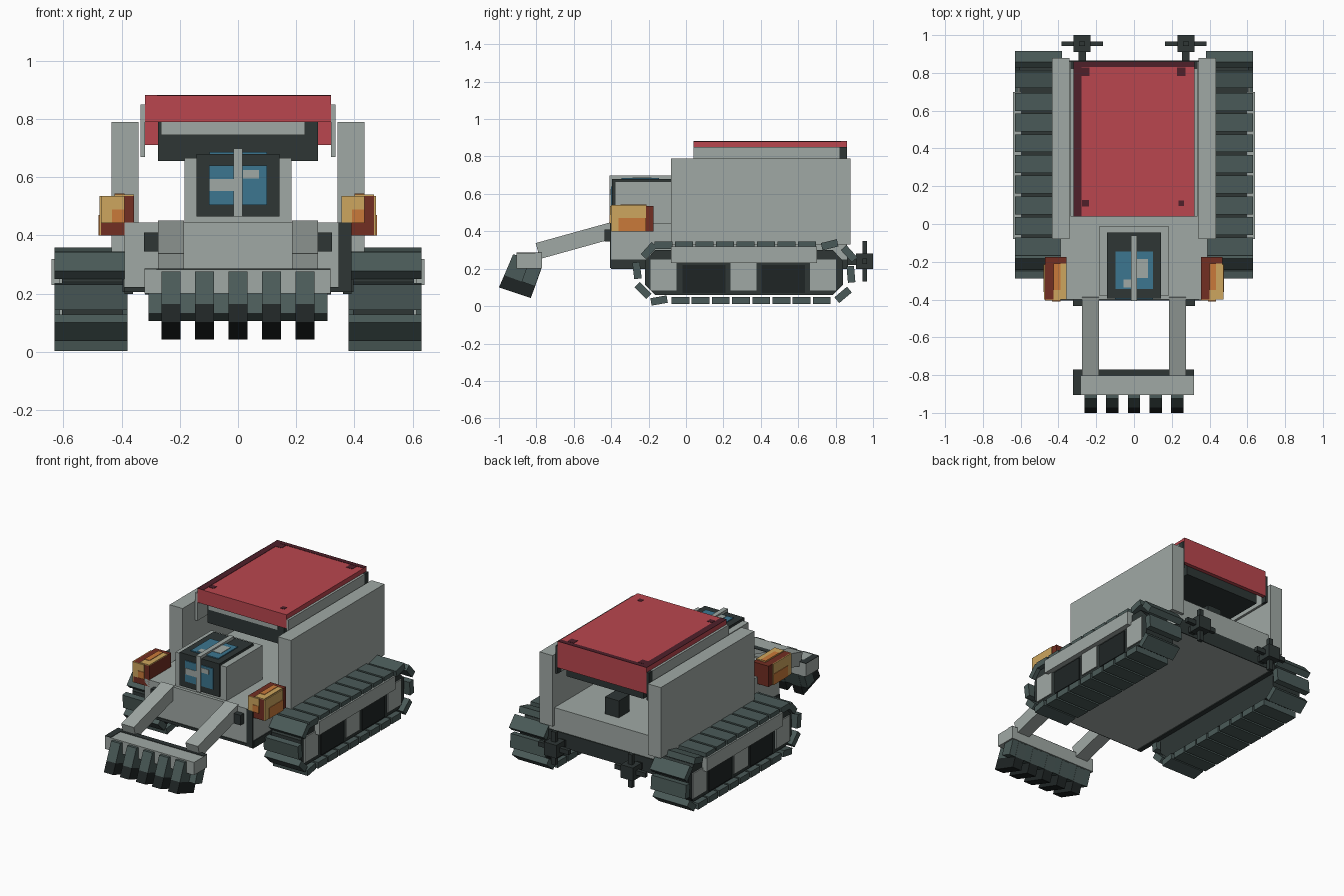
import bpy, bmesh, math
from mathutils import Matrix, Vector

if "Cube" in bpy.data.objects:
    bpy.data.objects.remove(bpy.data.objects["Cube"])


def lin(c):
    return c / 12.92 if c <= 0.04045 else ((c + 0.055) / 1.055) ** 2.4


def material(name, r, g, b):
    m = bpy.data.materials.new(name)
    col = [lin(v / 255) for v in (r, g, b)] + [1.0]
    m.use_nodes = True
    m.diffuse_color = col
    m.node_tree.nodes["Principled BSDF"].inputs["Base Color"].default_value = col
    return m


GREY = material("light grey", 160, 169, 165)
RED = material("red", 186, 70, 78)
MAROON = material("maroon", 78, 32, 42)
CHAR = material("charcoal", 46, 54, 53)
BLACK = material("near black", 31, 37, 37)
SLATE = material("slate", 74, 90, 88)
TAN = material("tan", 206, 166, 94)
ORANGE = material("orange", 202, 122, 58)
RUST = material("rust", 114, 46, 34)
BLUE = material("window blue", 60, 118, 144)


def finish(name, bm, mat):
    bmesh.ops.recalc_face_normals(bm, faces=bm.faces[:])
    me = bpy.data.meshes.new(name)
    bm.to_mesh(me)
    bm.free()
    me.materials.append(mat)
    ob = bpy.data.objects.new(name, me)
    bpy.context.scene.collection.objects.link(ob)
    return ob


def blocks(name, items, mat):
    """items: (centre, size, tilt about x in degrees)"""
    bm = bmesh.new()
    for c, s, a in items:
        mx = (Matrix.Translation(c) @ Matrix.Rotation(math.radians(a), 4, 'X')
              @ Matrix.Diagonal((*s, 1)))
        bmesh.ops.create_cube(bm, size=1, matrix=mx)
    return finish(name, bm, mat)


def box(name, x0, x1, y0, y1, z0, z1, mat):
    return blocks(name, [(((x0 + x1) / 2, (y0 + y1) / 2, (z0 + z1) / 2),
                          (abs(x1 - x0), y1 - y0, z1 - z0), 0)], mat)


def prism(name, profile, x0, x1, mat):
    """extrude a yz profile along x"""
    bm = bmesh.new()
    f = bm.faces.new([bm.verts.new((x0, y, z)) for y, z in profile])
    ext = bmesh.ops.extrude_face_region(bm, geom=[f])["geom"]
    bmesh.ops.translate(bm, vec=(x1 - x0, 0, 0),
                        verts=[v for v in ext if isinstance(v, bmesh.types.BMVert)])
    return finish(name, bm, mat)


P = 0.006  # thickness of painted plates

# Chassis with dark lower trim
box("chassis", -.39, .39, -.40, .86, .205, .445, GREY)
box("chassis_front_trim", .345, .39, -.40 - P, -.40, .205, .445, CHAR)
box("chassis_front_sill", -.39, .345, -.40 - P, -.40, .205, .222, CHAR)
box("chassis_rear_trim", -.39, .39, .86, .86 + P, .205, .30, CHAR)
for s, side in ((1, "left"), (-1, "right")):
    box(side + "_chassis_sill", s * .39, s * (.39 + P), -.40, .86, .205, .25, CHAR)
    box(side + "_underside_trim", s * .36, s * .39, -.40, .86, .205 - P, .205, CHAR)
    box(side + "_front_lamp", s * .27, s * .323, -.435, -.40, .345, .41, CHAR)
    box(side + "_wall", s * .342, s * .435, -.08, .88, .33, .79, GREY)
box("rear_block", -.05, .05, .65, .76, .445, .555, CHAR)

# Roof with edge paint, hanging rear panel and side panels
box("roof", -.32, .32, .04, .86, .79, .88, RED)
box("roof_rear_panel", -.32, .32, .835, .86, .71, .79, RED)
box("roof_side_paint", -.32, -.278, .04, .86, .88, .88 + P / 3, MAROON)
box("roof_rear_paint", -.278, .32, .83, .86, .88, .88 + P / 3, MAROON)
blocks("roof_spots", [((x, y, .881), (w, w, .002), 0) for x, y, w in
                      ((.25, .805, .045), (-.257, .805, .045), (-.257, .11, .035), (.25, .11, .03))], MAROON)
box("under_roof", -.275, .275, .08, .83, .655, .79, CHAR)
box("under_roof_plate", -.265, .23, .08 - P, .08, .745, .79, GREY)
for s, side in ((1, "left"), (-1, "right")):
    box(side + "_roof_panel", s * .32, s * .335, .04, .82, .67, .85, GREY)
    box(side + "_roof_panel_end", s * .32, s * .335, .82, .86, .67, .85, CHAR)

# Cab: side cheeks, dark core, windows and central strip
box("cab_shell", -.183, .183, -.38, -.01, .445, .665, GREY)
box("cab_core", -.142, .142, -.395, -.045, .465, .68, CHAR)
box("front_window", -.10, .10, -.395 - P, -.395, .505, .64, BLUE)
box("roof_window", -.098, .10, -.345, -.145, .68, .68 + P, BLUE)
blocks("front_glints", [((-.055, -.402, .573), (.085, .003, .04), 0),
                        ((.045, -.402, .61), (.055, .003, .03), 0)], GREY)
blocks("roof_glints", [((.045, -.235, .687), (.06, .10, .003), 0),
                       ((-.03, -.315, .687), (.05, .04, .003), 0)], GREY)
box("cab_front_strip", -.015, .015, -.408, -.395, .465, .698, GREY)
box("cab_top_strip", -.015, .015, -.408, -.06, .68, .698, GREY)

# Side beacons: same paint layout on both, outer face tan
for s, side in ((1, "left"), (-1, "right")):
    x = .355 if s > 0 else -.47
    n = side + "_beacon"
    box(n, x, x + .113, -.40, -.175, .40, .535, RUST)
    box(n + "_front", x, x + .08, -.40 - P, -.40, .442, .535, TAN)
    box(n + "_front_glow", x + .037, x + .08, -.40 - 1.5 * P, -.40 - P, .442, .488, ORANGE)
    box(n + "_top", x + .045, x + .113, -.40, -.21, .535, .535 + P, TAN)
    box(n + "_top_glow", x + .045, x + .08, -.35, -.21, .535 + P, .535 + 1.5 * P, ORANGE)
    o = x + .113 if s > 0 else x
    box(n + "_side", o, o + s * P, -.40, -.215, .40, .535, TAN)
    box(n + "_side_glow", o + s * P, o + s * 1.5 * P, -.36, -.215, .40, .47, ORANGE)

# Tracks: pads around a chamfered frame
runs = [(-.03 + .108 * k, .03, 0) for k in range(8)]
runs += [(-.12 + .1095 * k, .325, 0) for k in range(8)]
ends = [(-.198, .297, 48), (-.262, .19, 97), (-.23, .083, -45), (-.144, .03, 10),
        (.84, .06, 40), (.882, .17, 95), (.872, .28, -48), (.768, .328, 14)]
ends[0] = (-.198, .297, -48 + 180 + 48 - 132)
frame = [(-.22, .115), (-.165, .06), (.785, .06), (.84, .115),
         (.84, .24), (.785, .30), (-.165, .30), (-.22, .24)]
for s, side in ((1, "left"), (-1, "right")):
    n = side + "_track"
    pads = [((s * .505, y, z), (.25, .095 if i < 16 else .088, .04), a)
            for i, (y, z, a) in enumerate(runs + ends)]
    blocks(n + "_pads", pads, SLATE)
    prism(n + "_frame", frame, s * .395, s * .605, CHAR)
    box(n + "_rail", s * .595, s * .64, -.08, .70, .23, .318, GREY)
    blocks(n + "_light_panels", [((s * .609, y, .167), (.008, .14, .165), 0)
                                 for y in (-.12, .307, .732)], GREY)
    blocks(n + "_dark_panels", [((s * .608, y, .145), (.007, .23, .15), 0)
                                for y in (.095, .52)], BLACK)

# Front rake: sloped arms, cross bar, backing plate and teeth
arms = [((s * .23, -.585, .352), (.09, .43, .088), 15.5) for s in (1, -1)]
blocks("rake_arms", arms, GREY)
box("rake_bar", -.322, .318, -.905, -.77, .20, .283, GREY)
box("rake_bar_side_paint", -.322, -.28, -.905, -.77, .283, .283 + P / 2, CHAR)
box("rake_bar_rear_paint", -.28, .318, -.805, -.77, .283, .283 + P / 2, CHAR)
blocks("rake_backing", [((0, -.825, .17), (.615, .075, .11), -20)], SLATE)
upper = [(-.972, .165), (-.807, .105), (-.775, .195), (-.80, .27), (-.925, .275)]
lower = [(-1.0, .10), (-.83, .043), (-.807, .105), (-.972, .165)]
for i in range(5):
    x = -.23 + .115 * i
    prism("rake_tooth_%d" % (i + 1), upper, x - .033, x + .033, SLATE)
    prism("rake_tip_%d" % (i + 1), lower, x - .033, x + .033, BLACK)

# Rear couplings: a cube with crossed bars
for s, side in ((1, "left"), (-1, "right")):
    c = Vector((s * .275, .955, .24))
    blocks(side + "_rear_coupling", [(c, (.088, .09, .085), 0),
                                     (c, (.22, .025, .03), 0),
                                     (c, (.03, .025, .215), 0)], CHAR)
    box(side + "_coupling_mount", s * .255, s * .295, .86, .915, .22, .26, CHAR)
